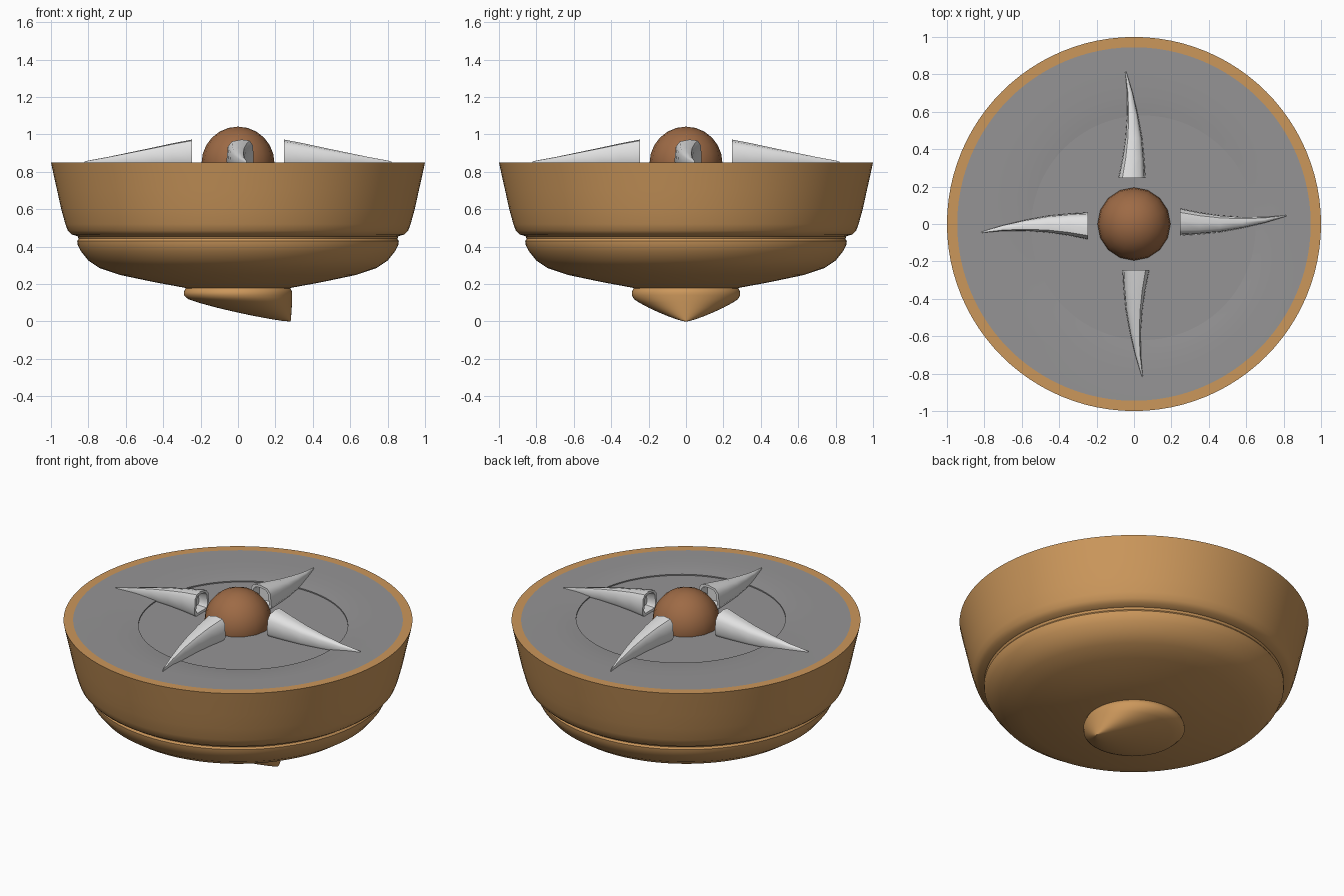
import bpy, bmesh, math
from mathutils import Matrix

if "Cube" in bpy.data.objects:
    bpy.data.objects.remove(bpy.data.objects["Cube"])


def material(name, rgb):
    m = bpy.data.materials.new(name)
    m.diffuse_color = (*rgb, 1)
    m.use_nodes = True
    m.node_tree.nodes["Principled BSDF"].inputs["Base Color"].default_value = m.diffuse_color
    return m


WOOD = material("light_wood", (0.60, 0.31, 0.105))
DARK = material("dark_wood", (0.34, 0.145, 0.06))
GREY = material("grey", (0.30, 0.295, 0.30))
BONE = material("pale_bone", (0.75, 0.75, 0.75))


def finish(name, bm, mat, angle=40):
    bmesh.ops.recalc_face_normals(bm, faces=bm.faces)
    me = bpy.data.meshes.new(name)
    bm.to_mesh(me)
    bm.free()
    me.materials.append(mat)
    ob = bpy.data.objects.new(name, me)
    bpy.context.collection.objects.link(ob)
    bpy.ops.object.select_all(action='DESELECT')
    ob.select_set(True)
    bpy.context.view_layer.objects.active = ob
    bpy.ops.object.shade_smooth_by_angle(angle=math.radians(angle))
    return ob


def loft(bm, rings, cap_start=False, cap_end=False):
    """Skin a list of equal-length point rings."""
    loops = [[bm.verts.new(p) for p in ring] for ring in rings]
    n = len(loops[0])
    for a, b in zip(loops, loops[1:]):
        for i in range(n):
            j = (i + 1) % n
            bm.faces.new((a[i], a[j], b[j], b[i]))
    if cap_start:
        bm.faces.new(loops[0][::-1])
    if cap_end:
        bm.faces.new(loops[-1])


def circle(r, z, x=0, y=0, n=64):
    return [(x + r * math.cos(2 * math.pi * i / n),
             y + r * math.sin(2 * math.pi * i / n), z) for i in range(n)]


# Wooden bowl with a groove and bead, ending in a flat rim
profile = [(0.26, 0.175), (0.45, 0.21), (0.63, 0.248), (0.74, 0.285),
           (0.80, 0.325), (0.84, 0.375), (0.857, 0.41), (0.86, 0.43),
           (0.852, 0.442), (0.858, 0.455), (0.89, 0.465), (0.91, 0.485),
           (0.923, 0.52), (0.945, 0.60), (0.967, 0.70), (0.985, 0.78),
           (1.0, 0.85), (0.945, 0.85)]
bm = bmesh.new()
loft(bm, [circle(r, z, n=96) for r, z in profile], cap_start=True)
finish("bowl", bm, WOOD)

# Grey top, dipping to a slightly off-centre sunken disc
bm = bmesh.new()
top = [(0.945, 0.85, 0), (0.80, 0.849, 0.3), (0.70, 0.847, 0.7),
       (0.64, 0.842, 1), (0.60, 0.838, 1), (0.60, 0.831, 1), (0.3, 0.831, 1)]
loft(bm, [circle(r, z, 0.05 * k, -0.02 * k, 96) for r, z, k in top], cap_end=True)
finish("top_plate", bm, GREY)

# Foot: a cone whose tip leans over to one edge
foot = [(0.26, 0.185), (0.282, 0.175), (0.29, 0.155), (0.29, 0.14),
        (0.278, 0.119), (0.25, 0.10), (0.20, 0.073), (0.15, 0.05),
        (0.10, 0.029), (0.05, 0.011), (0.02, 0.002), (0.006, 0.0)]
bm = bmesh.new()
loft(bm, [circle(r, z, min(0.0, 0) + (0.29 - r) * (0.97 if z < 0.15 else 0))
          for r, z in foot], cap_start=True, cap_end=True)
finish("foot", bm, WOOD, 50)

# Central dome
bm = bmesh.new()
bmesh.ops.create_uvsphere(bm, u_segments=16, v_segments=12, radius=0.195,
                          matrix=Matrix.Translation((0, 0, 0.846)))
finish("dome", bm, DARK)

# Four curved spikes with hollow ends: distance, side low, side high, top
stations = [(0.245, -0.062, 0.084, 0.972), (0.35, -0.055, 0.062, 0.952),
            (0.46, -0.044, 0.046, 0.928), (0.58, -0.022, 0.037, 0.903),
            (0.70, 0.006, 0.037, 0.878), (0.80, 0.036, 0.046, 0.860),
            (0.822, 0.045, 0.049, 0.854)]
section = [(-0.8, -1), (0.8, -1), (1, -0.7), (0.95, 0.55), (0.7, 0.92),
           (0.1, 1), (-0.6, 0.85), (-0.9, 0.45), (-1, -0.7)]


def spike_ring(x, lo, hi, top, scale=1.0):
    cy, hy = (lo + hi) / 2, (hi - lo) / 2 * scale
    cz, hz = (top + 0.832) / 2, (top - 0.832) / 2 * scale
    return [(x, cy + u * hy, cz + v * hz) for u, v in section]


for k, side in enumerate(("right", "back", "left", "front")):
    bm = bmesh.new()
    lo, hi, peak = stations[0][1:]
    rings = [spike_ring(0.30, lo, hi, peak, 0.68), spike_ring(0.245, lo, hi, peak, 0.78)]
    rings += [spike_ring(*s) for s in stations]
    loft(bm, rings, cap_start=True, cap_end=True)
    bm.transform(Matrix.Rotation(k * math.pi / 2, 4, 'Z'))
    finish("spike_" + side, bm, BONE, 45)
